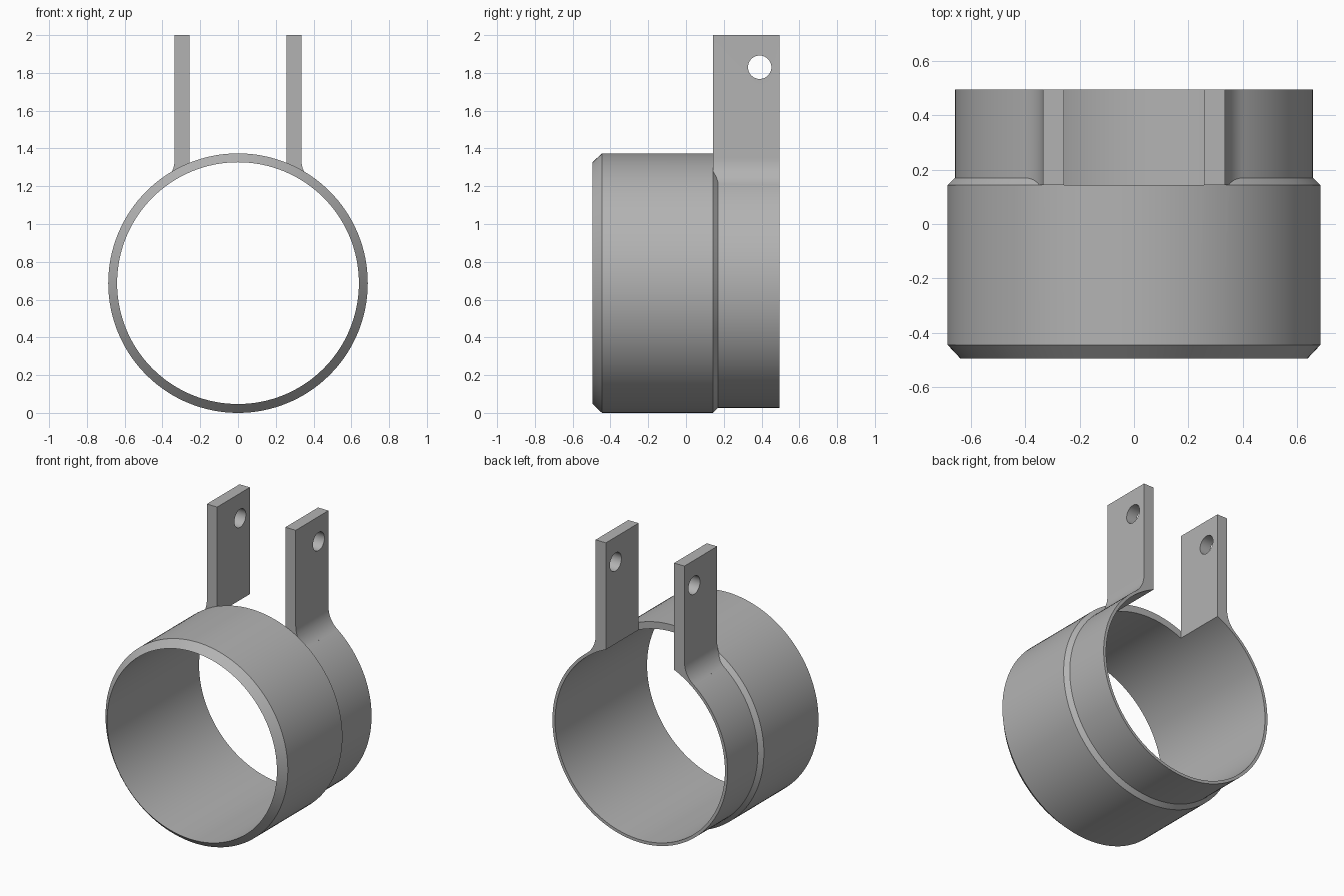
import bpy, bmesh, math
from mathutils import Vector

if "Cube" in bpy.data.objects:
    bpy.data.objects.remove(bpy.data.objects["Cube"])

R, R_STEP, R_IN = 0.687, 0.66, 0.64   # outer, rear step and bore radii
CZ = 0.687                            # ring axis height
Y0, Y1, STEP = -0.495, 0.495, 0.143
X_IN, X_OUT, FIL = 0.257, 0.335, 0.17  # lug faces and fillet radius
SEG = 128

grey = bpy.data.materials.new("plain grey")
grey.diffuse_color = (0.45, 0.45, 0.45, 1)
grey.use_nodes = True
grey.node_tree.nodes["Principled BSDF"].inputs["Base Color"].default_value = grey.diffuse_color


def finish(bm, name):
    bmesh.ops.recalc_face_normals(bm, faces=bm.faces[:])
    me = bpy.data.meshes.new(name)
    bm.to_mesh(me)
    bm.free()
    me.materials.append(grey)
    ob = bpy.data.objects.new(name, me)
    bpy.context.collection.objects.link(ob)
    return ob


def revolve(name, profile):
    """Closed (y, radius) profile spun around the ring axis."""
    bm = bmesh.new()
    rings = []
    for i in range(SEG):
        a = 2 * math.pi * i / SEG
        rings.append([bm.verts.new((r * math.sin(a), y, CZ + r * math.cos(a))) for y, r in profile])
    n = len(profile)
    for i in range(SEG):
        a, b = rings[i], rings[(i + 1) % SEG]
        for j in range(n):
            k = (j + 1) % n
            bm.faces.new((a[j], a[k], b[k], b[j]))
    return finish(bm, name)


def prism(name, pts, direction):
    bm = bmesh.new()
    f = bm.faces.new([bm.verts.new(p) for p in pts])
    ext = bmesh.ops.extrude_face_region(bm, geom=[f])
    vs = [g for g in ext["geom"] if isinstance(g, bmesh.types.BMVert)]
    bmesh.ops.translate(bm, verts=vs, vec=Vector(direction))
    return finish(bm, name)


def boolean(target, tool, op):
    m = target.modifiers.new(op, 'BOOLEAN')
    m.operation, m.object, m.solver = op, tool, 'EXACT'
    bpy.context.view_layer.objects.active = target
    bpy.ops.object.modifier_apply(modifier=m.name)
    bpy.data.objects.remove(tool)


# Sleeve: knife-edge front bevel, stepped rear
clamp = revolve("clamp_ring", [(Y0, R_IN), (Y0 + 0.05, R), (STEP, R),
                               (STEP + 0.027, R_STEP), (Y1, R_STEP), (Y1, R_IN)])

# Lugs: straight plates flowing into the ring through a fillet
fx = X_OUT + FIL
fz = math.sqrt((R_STEP + FIL) ** 2 - fx ** 2)
end = math.atan2(-fz, -fx) + 2 * math.pi
prof = [(X_IN, 2 - CZ), (X_OUT, 2 - CZ)]
for i in range(13):
    a = math.pi + (end - math.pi) * i / 12
    prof.append((fx + FIL * math.cos(a), fz + FIL * math.sin(a)))
t0, t1, rm = math.atan2(prof[-1][0], prof[-1][1]), math.asin(X_IN / 0.648), 0.648
for i in range(7):   # bottom follows the middle of the ring wall
    t = t0 + (t1 - t0) * i / 6
    prof.append((rm * math.sin(t), rm * math.cos(t)))

# Gap between the lugs
gap = prism("gap_cutter", [(x, STEP, z) for x, z in
            ((-X_IN, CZ), (X_IN, CZ), (X_IN, 3), (-X_IN, 3))], (0, 1, 0))
boolean(clamp, gap, 'DIFFERENCE')
for s in (-1, 1):
    lug = prism("lug", [(s * x, STEP, CZ + z) for x, z in prof], (0, Y1 - STEP, 0))
    boolean(clamp, lug, 'UNION')

# Bolt hole through both lugs
hole = prism("hole_cutter", [(-1, 0.39 + 0.062 * math.cos(2 * math.pi * i / 40),
                              1.83 + 0.062 * math.sin(2 * math.pi * i / 40)) for i in range(40)], (2, 0, 0))
boolean(clamp, hole, 'DIFFERENCE')

bpy.ops.object.select_all(action='DESELECT')
clamp.select_set(True)
bpy.context.view_layer.objects.active = clamp
bpy.ops.object.shade_smooth_by_angle(angle=math.radians(25))
